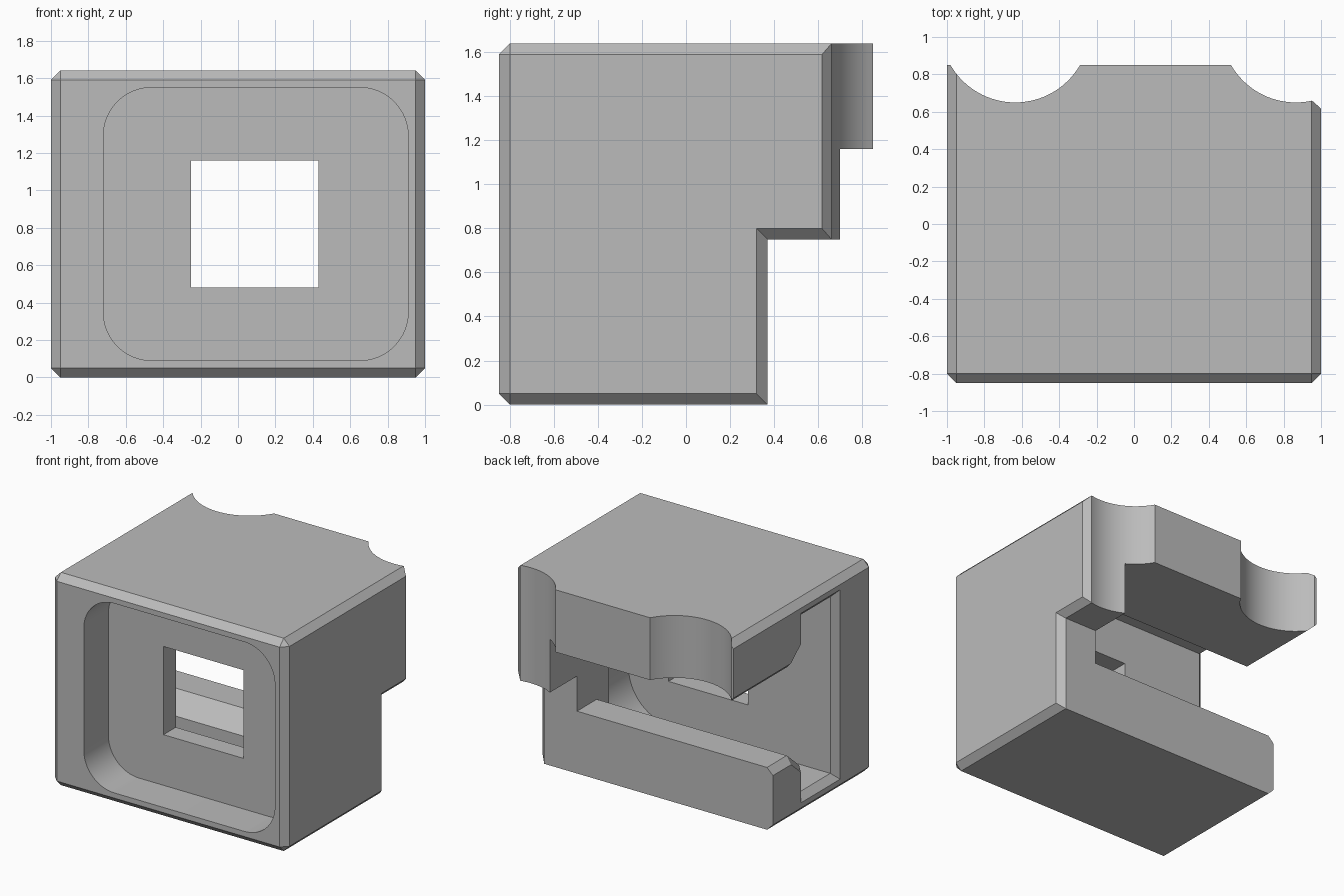
import bpy, bmesh, math

cube = bpy.data.objects.get("Cube")
if cube:
    bpy.data.objects.remove(cube, do_unlink=True)

grey = bpy.data.materials.new("plain grey")
grey.use_nodes = True
grey.diffuse_color = (0.5, 0.5, 0.5, 1)
grey.node_tree.nodes["Principled BSDF"].inputs["Base Color"].default_value = (0.5, 0.5, 0.5, 1)


def loft(name, rings):
    """Join equal-length closed rings of points and cap both ends."""
    bm = bmesh.new()
    loops = [[bm.verts.new(p) for p in ring] for ring in rings]
    n = len(loops[0])
    for a, b in zip(loops, loops[1:]):
        for i in range(n):
            j = (i + 1) % n
            bm.faces.new((a[i], a[j], b[j], b[i]))
    bm.faces.new(loops[0])
    bm.faces.new(loops[-1])
    bmesh.ops.remove_doubles(bm, verts=bm.verts, dist=1e-5)
    bmesh.ops.dissolve_degenerate(bm, edges=bm.edges, dist=1e-5)
    bmesh.ops.recalc_face_normals(bm, faces=bm.faces)
    mesh = bpy.data.meshes.new(name)
    bm.to_mesh(mesh)
    bm.free()
    mesh.materials.append(grey)
    obj = bpy.data.objects.new(name, mesh)
    bpy.context.collection.objects.link(obj)
    return obj


def prism(name, outline, axis, lo, hi):
    """Extrude a 2D outline along the given axis (0, 1 or 2)."""
    def place(p, d):
        q = list(p)
        q.insert(axis, d)
        return q
    return loft(name, [[place(p, d) for p in outline] for d in (lo, hi)])


def rounded(x0, x1, z0, z1, r, steps=20):
    pts = []
    for k, (cx, cz) in enumerate(((x1 - r, z1 - r), (x0 + r, z1 - r),
                                  (x0 + r, z0 + r), (x1 - r, z0 + r))):
        for i in range(steps + 1):
            a = math.pi / 2 * (k + i / steps)
            pts.append((cx + r * math.cos(a), cz + r * math.sin(a)))
    return pts


def rect(x0, x1, z0, z1):
    return [(x0, z0), (x1, z0), (x1, z1), (x0, z1)]


def circle(cx, cy, r, n=96):
    return [(cx + r * math.cos(2 * math.pi * i / n),
             cy + r * math.sin(2 * math.pi * i / n)) for i in range(n)]


# Stepped body with bevelled sides and front
F, B, S, O, H, c = -0.85, 0.37, 0.70, 0.85, 1.64, 0.05
STEP, LIP = 0.75, 1.16


def side(e, back):
    """Side outline with the end bevel e, and the back steps bevelled by back."""
    return [(F + e, c), (F + c, e), (B - back, e), (B - back, STEP + back),
            (S, STEP + back), (S, LIP), (O, LIP), (O, H - e),
            (F + c, H - e), (F + e, H - c)]


body = loft("block_body", [[(x, y, z) for y, z in side(e, b)] for x, e, b in
                           ((-1, c, 0), (-1 + c, 0, 0), (1 - c, 0, 0), (1, c, c))])

cutters = []

# Front recess and square window
cutters.append(prism("recess_cutter", rounded(-0.72, 0.91, 0.09, 1.55, 0.26), 1, -1, -0.55))
cutters.append(prism("window_cutter", rect(-0.25, 0.43, 0.48, LIP), 1, -0.65, -0.2))

# Inner cavity, rounded at its closed end
cavity = [p for p in rounded(-1.6, 0.77, 0.14, 1.50, 0.36)]
cutters.append(prism("cavity_cutter", cavity, 1, -0.40, -0.02))

# Back slot with sloped lips towards the cavity
slot = [(-0.1, 0.28), (0.13, 0.48), (1.3, 0.48), (1.3, LIP), (0.13, LIP), (-0.1, 1.36)]
cutters.append(prism("slot_cutter", slot, 0, -1.2, 0.67))

# Flared entry of the cavity and slot
MID = 0.82
inner = [(-0.4, 0.14), (-0.02, 0.14), (-0.02, 0.35), (0.13, 0.48), (1.3, 0.48)]
outer = [(-0.5, 0.04), (0.08, 0.04), (0.08, 0.304), (0.169, 0.38), (1.3, 0.38)]


def mirrored(half):
    return half + [(y, 2 * MID - z) for y, z in reversed(half)]


cutters.append(loft("flare_cutter", [[(x, y, z) for y, z in mirrored(h)]
                                     for x, h in ((-1.05, outer), (-0.95, inner))]))

# Two round scallops in the back and the bevel beside one of them
for cx in (-0.635, 0.865):
    cutters.append(prism("scallop_cutter", circle(cx, 1.05, 0.4), 2, 0.6, 1.8))
cutters.append(prism("corner_cutter", [(0.94, 0.67), (1.1, 0.53), (1.1, 1), (0.94, 1)], 2, 0.6, 1.8))

# Apply the cuts
bpy.context.view_layer.objects.active = body
for cutter in cutters:
    cutter.hide_render = True
    mod = body.modifiers.new("cut", "BOOLEAN")
    mod.operation = "DIFFERENCE"
    mod.solver = "EXACT"
    mod.object = cutter
    bpy.ops.object.modifier_apply(modifier=mod.name)
    bpy.data.objects.remove(cutter, do_unlink=True)

for o in bpy.context.selected_objects:
    o.select_set(False)
body.select_set(True)
bpy.ops.object.shade_smooth_by_angle(angle=math.radians(25))
